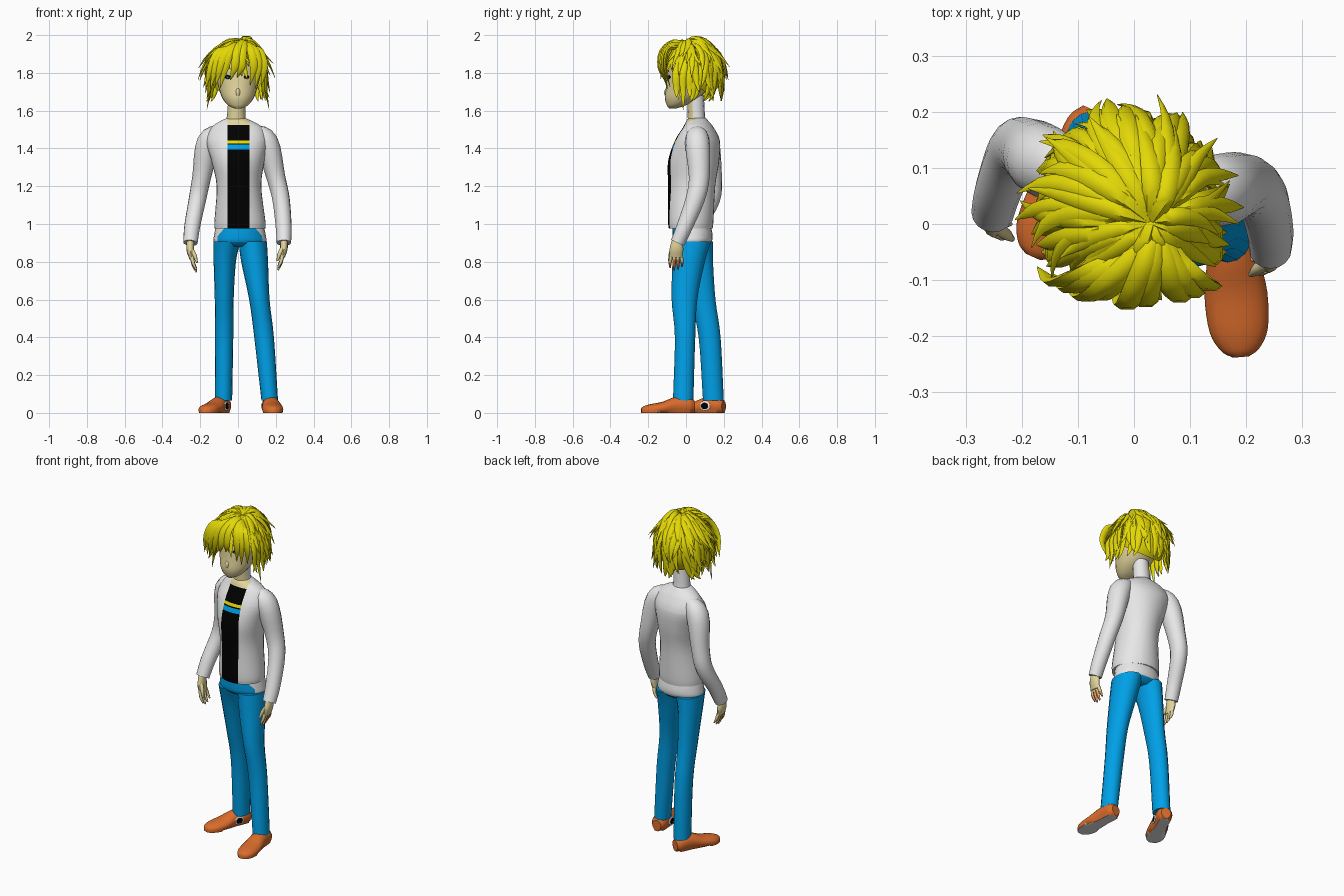
import bpy, bmesh, math, random
from mathutils import Vector, Matrix

random.seed(4)
if "Cube" in bpy.data.objects:
    bpy.data.objects.remove(bpy.data.objects["Cube"], do_unlink=True)


def material(name, *color):
    m = bpy.data.materials.new(name)
    m.use_nodes = True
    m.diffuse_color = (*color, 1)
    m.node_tree.nodes["Principled BSDF"].inputs["Base Color"].default_value = (*color, 1)
    return m


white = material("jacket white", .84, .84, .84)
black = material("shirt black", 0, 0, 0)
blue = material("trouser blue", 0, .36, .82)
yellow = material("hair yellow", .77, .69, .002)
orange = material("shoe orange", .7, .15, .025)
skin = material("skin", .76, .66, .33)
teal = material("eye teal", 0, .2, .18)

UP, SIDE, FRONT = Vector((0, 0, 1)), Vector((1, 0, 0)), Vector((0, -1, 0))
parts = []


def spline(rings, steps):
    """Smooth the (x, y, z, width, thickness) rings with a Catmull-Rom curve."""
    p = [Vector(r) for r in rings]
    p = [p[0] * 2 - p[1]] + p + [p[-1] * 2 - p[-2]]
    out = []
    for a, b, c, d in zip(p, p[1:], p[2:], p[3:]):
        for i in range(steps):
            t = i / steps
            out.append((b * 2 + (c - a) * t + (a * 2 - b * 5 + c * 4 - d) * t * t
                        + (b * 3 - a - c * 3 + d) * t ** 3) / 2)
    return out + [p[-2]]


def loft(bm, rings, ref=SIDE, axis=None, sides=16, steps=4):
    """Skin elliptical sections along a path; a fixed axis keeps them parallel."""
    path = spline(rings, steps)
    loops = []
    for i, r in enumerate(path):
        before, after = path[max(i - 1, 0)], path[min(i + 1, len(path) - 1)]
        tangent = axis or (after.to_3d() - before.to_3d()).normalized()
        u = (ref - tangent * ref.dot(tangent)).normalized()
        v = tangent.cross(u)
        center = Vector(r[:3])
        wide, thick = max(r[3], .001), max(r[4], .001)
        loops.append([bm.verts.new(center + u * wide * math.cos(a) + v * thick * math.sin(a))
                      for a in (math.tau * k / sides for k in range(sides))])
    for low, high in zip(loops, loops[1:]):
        for k in range(sides):
            j = (k + 1) % sides
            bm.faces.new((low[k], low[j], high[j], high[k]))
    bm.faces.new(loops[0])
    bm.faces.new(loops[-1])


def cut(bm, point, normal, clear=False):
    bmesh.ops.bisect_plane(bm, geom=bm.verts[:] + bm.edges[:] + bm.faces[:],
                           plane_co=point, plane_no=normal, clear_inner=clear)


def finish(name, bm, mats, rule=None):
    bmesh.ops.recalc_face_normals(bm, faces=bm.faces[:])
    bm.normal_update()
    if rule:
        for f in bm.faces:
            f.material_index = rule(f.calc_center_median(), f.normal)
    mesh = bpy.data.meshes.new(name)
    bm.to_mesh(mesh)
    bm.free()
    for m in mats:
        mesh.materials.append(m)
    ob = bpy.data.objects.new(name, mesh)
    bpy.context.collection.objects.link(ob)
    parts.append(ob)


def part(name, mat, rings, **options):
    bm = bmesh.new()
    loft(bm, rings, **options)
    finish(name, bm, [mat])


def ball(name, mat, center, radii, turn=0, slice_plane=None):
    bm = bmesh.new()
    place = Matrix.Translation(center) @ Matrix.Rotation(turn, 4, "Z") @ Matrix.Diagonal((*radii, 1))
    bmesh.ops.create_uvsphere(bm, u_segments=20, v_segments=12, radius=1, matrix=place)
    if slice_plane:
        cut(bm, *slice_plane, clear=True)
    finish(name, bm, [mat])


# Jacket body with the shirt panel, chest bands and open throat cut into its front
bm = bmesh.new()
loft(bm, [(.01, .025, .975, .135, .115), (.01, .025, 1.02, .135, .12), (.005, .03, 1.2, .118, .125),
          (0, .04, 1.33, .14, .135), (-.005, .06, 1.44, .165, .118), (-.005, .065, 1.51, .138, .08),
          (-.01, .06, 1.545, .085, .058), (-.01, .06, 1.56, .05, .045)],
     ref=Vector((1, -.17, 0)), axis=UP, sides=32)
for x in (-.055, .06):
    cut(bm, (x, 0, 0), SIDE)
bands = (1.395, 1.42, 1.427, 1.443, 1.525)
for z in bands:
    cut(bm, (0, 0, z), UP)


def shirt_rule(c, n):
    if c.y > .05 or not -.055 < c.x < .06 or n.z < -.8:
        return 0
    if c.z > bands[4]:
        return 4
    if bands[0] < c.z < bands[1]:
        return 2
    return 3 if bands[2] < c.z < bands[3] else 1


finish("jacket", bm, [white, black, blue, yellow, skin], shirt_rule)

# Hips: white shirt tail with the trouser front rising to the hem
bm = bmesh.new()
loft(bm, [(.01, .03, 1.0, .125, .1), (.01, .035, .94, .137, .106), (.01, .035, .905, .138, .1),
          (.01, .035, .88, .1, .07)], axis=UP, sides=24)
cut(bm, (0, 0, .905), UP)
cut(bm, (0, -.02, 0), FRONT)
for s in (-1, 1):
    cut(bm, (.01 + s * .08, 0, .98), (s * .07, 0, .06))
finish("hips", bm, [white, blue], lambda c, n: int(
    c.z < .905 or (c.y < -.02 and .07 * abs(c.x - .01) + .06 * c.z < .0644)))

# Trouser legs
part("left_leg", blue, [(.078, .032, .908, .075, .101), (.088, .014, .8, .071, .086),
                        (.113, -.008, .6, .054, .068), (.138, -.005, .4, .052, .054),
                        (.168, -.015, .065, .044, .054)], axis=UP)
part("right_leg", blue, [(-.058, .04, .908, .072, .103), (-.07, .058, .8, .059, .085),
                         (-.073, .09, .6, .05, .066), (-.073, .125, .4, .048, .058),
                         (-.077, .145, .065, .046, .055)], axis=UP)


# Shoes: soft lofts pressed flat on the ground, pale underneath, round patch inside
def shoe(label, heel, angle, inner):
    d = Vector((math.sin(angle), -math.cos(angle), 0))
    heel, across = Vector(heel), UP.cross(d)
    bm = bmesh.new()
    profile = [(0, .035, .028, .03), (.03, .04, .044, .045), (.1, .04, .046, .045),
               (.17, .025, .056, .034), (.235, .018, .052, .028), (.27, .015, .034, .02),
               (.283, .013, .014, .012)]
    loft(bm, [(*(heel + d * s).xy, z, w, t) for s, z, w, t in profile], ref=across, axis=d)
    for v in bm.verts:
        if v.co.z < .01:
            v.co.z = 0
    finish(label + "_shoe", bm, [orange, white], lambda c, n: int(n.z < -.85))
    for name, mat, out, r in (("patch", white, .044, .03), ("patch_spot", black, .046, .022)):
        ball(f"{label}_shoe_{name}", mat, heel + d * .09 + across * inner * out + UP * .037,
             (.005, r, r * .85), angle)


shoe("left", (.168, .045, 0), .08, -1)
shoe("right", (-.065, .2, 0), -.42, 1)

# Sleeves
part("left_sleeve", white, [(.08, .06, 1.495, .035, .04), (.15, .06, 1.435, .062, .065),
                            (.2, .07, 1.25, .05, .055), (.228, .048, 1.13, .046, .05),
                            (.242, -.01, .98, .042, .042), (.243, -.045, .9, .038, .038)])
part("right_sleeve", white, [(-.08, .09, 1.495, .035, .04), (-.155, .11, 1.435, .062, .065),
                             (-.192, .135, 1.25, .05, .055), (-.215, .13, 1.13, .046, .05),
                             (-.242, .06, .99, .042, .042), (-.252, .02, .9, .038, .038)])


# Hands: palm, four fingers and a thumb in one mesh, with nails at the tips
def hand(name, wrist, inward):
    x, y, z = wrist
    bm = bmesh.new()
    side = -FRONT
    loft(bm, [(x, y, z + .02, .026, .02), (x, y - .005, z - .03, .036, .02),
              (x + inward * .008, y - .008, z - .075, .034, .013)], ref=side, sides=12)
    for i, reach in enumerate((.062, .075, .07, .055)):
        fy = y - .033 + i * .017
        fx = x + inward * .008
        loft(bm, [(fx, fy, z - .065, .01, .01),
                  (fx + inward * .008, fy + (i - 1.5) * .004, z - .07 - reach / 2, .009, .009),
                  (fx + inward * .024, fy + (i - 1.5) * .004, z - .07 - reach, .004, .004)],
             ref=side, sides=8, steps=2)
    loft(bm, [(x, y - .02, z - .02, .013, .013), (x + inward * .022, y - .035, z - .055, .011, .011),
              (x + inward * .035, y - .045, z - .095, .005, .005)], ref=side, sides=8, steps=3)
    finish(name, bm, [skin, orange], lambda c, n: int(c.z < z - .095 and n.x * inward < -.5))


hand("left_hand", (.243, -.045, .9), -1)
hand("right_hand", (-.252, .018, .89), 1)

# Neck: white collar behind, open at the throat
bm = bmesh.new()
loft(bm, [(-.01, .06, 1.52, .058, .05), (-.01, .055, 1.57, .049, .046), (-.005, .05, 1.68, .045, .045)],
     axis=UP)
finish("neck", bm, [white, skin], lambda c, n: int(n.y < -.5))

# Head and face
part("head", skin, [(0, -.07, 1.612, .02, .02), (0, -.05, 1.63, .055, .052), (0, -.02, 1.67, .085, .092),
                    (0, .01, 1.73, .105, .115), (0, .028, 1.8, .12, .125),
                    (0, .035, 1.87, .11, .12), (0, .04, 1.92, .05, .06)], axis=UP, sides=24)
ball("nose", skin, (0, -.098, 1.695), (.014, .018, .026))
for label, x, s in (("left", .045, 1), ("right", -.055, -1)):
    ball(label + "_eye", black, (x, -.088, 1.778), (.017, .006, .01), s * .4)
    ball(label + "_iris", teal, (x, -.092, 1.776), (.007, .004, .007), s * .4)

# Hair cap, sliced off above the face and down to the nape
middle, size = Vector((-.008, .045, 1.8)), Vector((.14, .145, .15))
ball("hair_cap", yellow, middle, size, slice_plane=((0, -.1, 1.86), (0, .8, 1)))


# Hair locks: tapering strands that rise from the crown, follow the cap and flick out
def lock(bm, turn, start, end, flick, wide, swirl, lift):
    rings = []
    for i in range(6):
        t = i / 5
        tilt = start + (end - start) * t
        a = turn + swirl * t * t
        flat = math.sin(min(tilt, 1.65)) * (1.04 + flick * t * t)
        shift = max(0, 1 - tilt) * .04
        rings.append((middle.x + size.x * flat * math.cos(a) + shift,
                      middle.y + size.y * flat * math.sin(a) - shift,
                      middle.z + size.z * math.cos(tilt) * 1.04 + lift * math.sin(math.pi * t ** .8),
                      wide * (.5 + 2 * t) * (1 - t) ** .9 + .001, wide * .6 * (1 - t ** 2) + .001))
    across = Vector((-math.sin(turn), math.cos(turn), 0))
    loft(bm, rings, ref=across, sides=6, steps=2)


bm = bmesh.new()
jitter = random.uniform
for count, start, end, flick, lift in ((16, .03, 1.1, .5, .038), (20, .1, 1.35, .46, .03),
                                       (24, .3, 1.7, .38, .02), (26, .6, 2.2, .24, .01),
                                       (28, .9, 2.75, .12, 0)):
    for k in range(count):
        turn = math.tau * (k + jitter(-.35, .35)) / count
        facing = -math.sin(turn)
        if facing > .3 and end > 2:
            continue
        stop = min(end, 1.65) if facing > .3 else end
        lock(bm, turn, start, stop + jitter(-.15, .15), flick * (1 - .5 * abs(facing)) + jitter(-.15, .08),
             jitter(.017, .024), jitter(-.35, .45), lift * jitter(.4, 1.1) * (1 - .6 * max(facing, 0)))

# Arched fringe swept from the crown across the forehead, shorter between the eyes
for x in (-.15, -.125, -.1, -.075, -.025, .01, .075, .1, .13):
    deep = 1.6 * x * x + jitter(0, .012)
    tip = 1.71 if abs(x) > .07 else 1.755
    loft(bm, [(.04, .01, 1.945, .01, .01), (.03 + x * .35, -.065, 1.968 - deep, .02, .013),
              (x * .75 + .015, -.133 + deep, 1.915, .023, .012), (x + .008, -.145 + deep, 1.83, .02, .009),
              (x * 1.05 - .015, -.118 + deep, tip + jitter(0, .025), .001, .001)], sides=6, steps=3)

# Long strands beside the cheeks, one on each side hanging lowest
for s in (-1, 1):
    for k in range(3):
        y = -.05 + k * .035
        tip = 1.605 if k == 1 else 1.67
        loft(bm, [(s * .1, y + .03, 1.89, .018, .012), (s * .145, y, 1.8, .022, .012),
                  (s * .148, y, 1.71, .015, .008), (s * .165, y, tip, .001, .001)],
             ref=FRONT, sides=6, steps=3)
finish("hair_locks", bm, [yellow, white], lambda c, n: int(
    c.z < 1.69 and c.x < -.14 and c.y < .03 and n.y > .1))

# Smooth shading with crisp edges
bpy.ops.object.select_all(action="DESELECT")
for ob in parts:
    ob.select_set(True)
bpy.context.view_layer.objects.active = parts[0]
bpy.ops.object.shade_smooth_by_angle(angle=math.radians(50))
